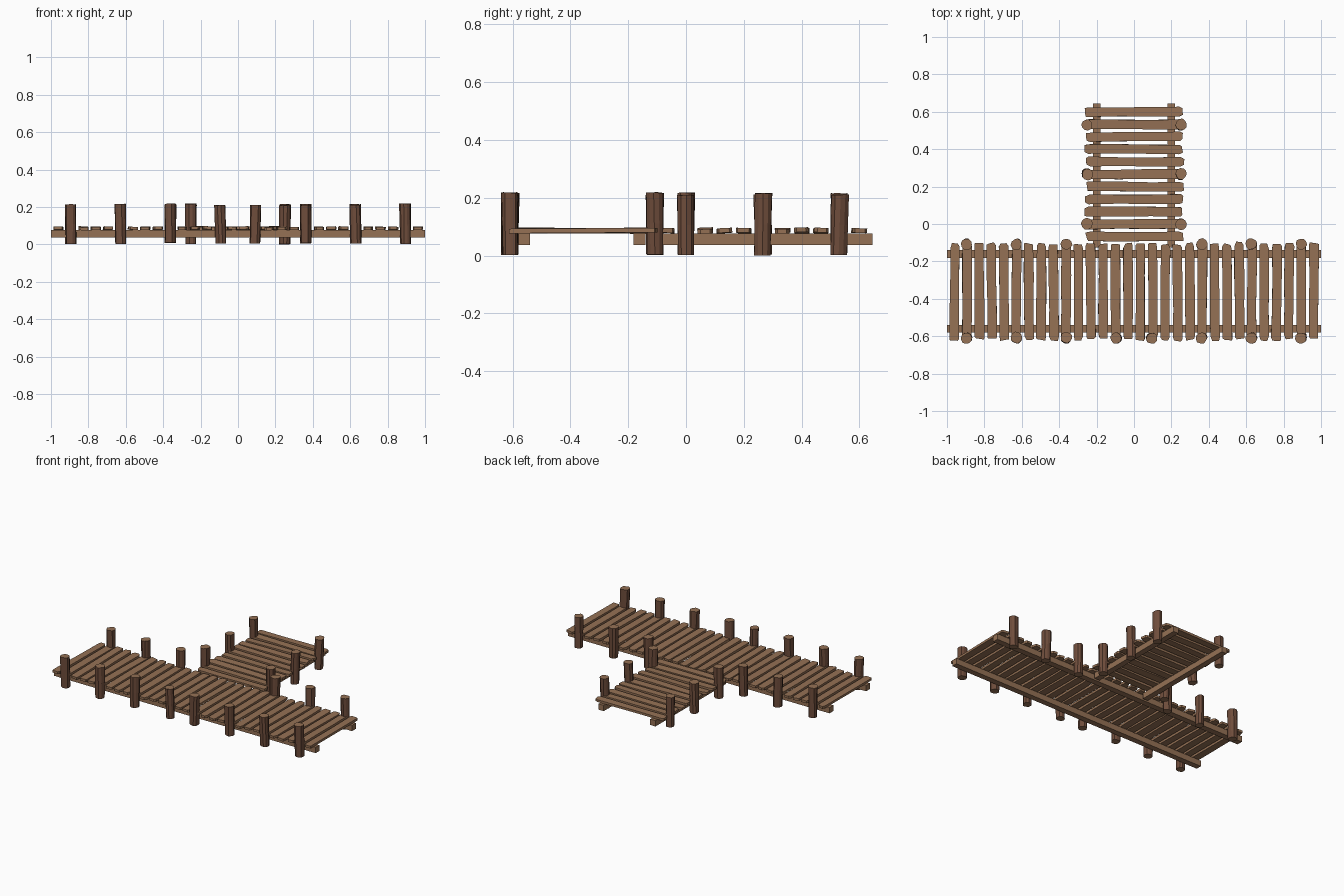
import bpy, bmesh, math, random
from mathutils import Matrix, Vector

if "Cube" in bpy.data.objects:
    bpy.data.objects.remove(bpy.data.objects["Cube"])

random.seed(7)
R = random.uniform


def material(name, rgb):
    m = bpy.data.materials.new(name)
    m.diffuse_color = (*rgb, 1)
    m.use_nodes = True
    m.node_tree.nodes["Principled BSDF"].inputs["Base Color"].default_value = m.diffuse_color
    return m


WOOD = material("wood", (0.30, 0.165, 0.09))
BARK = material("bark", (0.16, 0.075, 0.045))


def finish(name, bm, mats):
    bmesh.ops.recalc_face_normals(bm, faces=bm.faces)
    me = bpy.data.meshes.new(name)
    bm.to_mesh(me)
    bm.free()
    for m in mats:
        me.materials.append(m)
    ob = bpy.data.objects.new(name, me)
    bpy.context.collection.objects.link(ob)
    return ob


def beam(name, x0, x1, y0, y1):
    bm = bmesh.new()
    bmesh.ops.create_cube(bm, size=1)
    z0, z1 = 0.037, 0.077
    for v in bm.verts:
        v.co = Vector(((x0 + x1) / 2 + v.co.x * (x1 - x0),
                       (y0 + y1) / 2 + v.co.y * (y1 - y0),
                       (z0 + z1) / 2 + v.co.z * (z1 - z0)))
    finish(name, bm, [WOOD])


def plank(name, cx, cy, length, width, across):
    # rough board: uneven edges and worn, chipped corners
    bm = bmesh.new()
    L, w = length / 2, width / 2
    half = [(-L + R(0, .01), -w * R(.5, .9)), (-L + R(.008, .03), -w * R(.9, 1.05)),
            (-L * .3, -w * R(.88, 1.05)), (L * .35, -w * R(.88, 1.05)),
            (L - R(.008, .03), -w * R(.9, 1.05)), (L - R(0, .01), -w * R(.5, .9))]
    other = [(L - R(0, .01), w * R(.5, .9)), (L - R(.008, .03), w * R(.9, 1.05)),
             (L * .3, w * R(.88, 1.05)), (-L * .35, w * R(.88, 1.05)),
             (-L + R(.008, .03), w * R(.9, 1.05)), (-L + R(0, .01), w * R(.5, .9))]
    face = bm.faces.new([bm.verts.new((x, y, -0.008)) for x, y in half + other])
    ext = bmesh.ops.extrude_face_region(bm, geom=[face])
    bmesh.ops.translate(bm, vec=(0, 0, 0.016),
                        verts=[g for g in ext["geom"] if isinstance(g, bmesh.types.BMVert)])
    turn = R(-.012, .012) + (0 if across else math.pi / 2)
    mat = (Matrix.Translation((cx, cy, 0.086)) @ Matrix.Rotation(turn, 4, 'Z')
           @ Matrix.Rotation(R(-.012, .012), 4, 'Y') @ Matrix.Rotation(R(-.05, .05), 4, 'X'))
    bm.transform(mat)
    finish(name, bm, [WOOD])


def post(name, x, y):
    # ten-sided log, uneven and slightly twisted and leaning
    bm = bmesh.new()
    n = 10
    z0, z1 = R(0, .01), R(.208, .218)
    twist, rough = R(-.2, .2), [R(.9, 1.06) for _ in range(n)]
    lean = (R(-.003, .003), R(-.003, .003))
    rings = []
    for k, (t, rad) in enumerate(((0, .029), (.5, .03), (1, .031))):
        ring = []
        for i in range(n):
            a = 2 * math.pi * i / n + twist * t
            r = rad * rough[i]
            s = 2 * t - 1
            ring.append(bm.verts.new((x + lean[0] * s + r * math.cos(a),
                                      y + lean[1] * s + r * math.sin(a),
                                      z0 + (z1 - z0) * t + (R(-.002, .002) if k == 2 else 0))))
        rings.append(ring)
    for a, b in zip(rings, rings[1:]):
        for i in range(n):
            j = (i + 1) % n
            bm.faces.new((a[i], a[j], b[j], b[i])).material_index = 1
    bm.faces.new(rings[0])
    bm.faces.new(rings[-1])
    finish(name, bm, [WOOD, BARK])


# support beams
beam("front_beam", -1, 1, -0.58, -0.54)
beam("back_beam", -1, 1, -0.182, -0.14)
for side, s in (("left", -1), ("right", 1)):
    beam(f"pier_beam_{side}", s * .198 - .02, s * .198 + .02, -0.125, 0.645)

# main deck boards
for i in range(30):
    plank(f"deck_plank_{i + 1}", -0.959 + i * 0.0662, -0.361 + R(-.006, .006),
          0.525, 0.052, False)

# pier boards
for i in range(11):
    plank(f"pier_plank_{i + 1}", 0.003 + R(-.004, .004), -0.067 + i * 0.0667,
          0.53, 0.052, True)

# log posts, mirrored left and right
for side, s in (("left", -1), ("right", 1)):
    for x in (0.094, 0.362, 0.628, 0.895):
        post(f"front_post_{side}", s * x, -0.609)
    for x in (0.362, 0.628, 0.895):
        post(f"back_post_{side}", s * x, -0.108)
    for y in (0.0, 0.267, 0.53):
        post(f"pier_post_{side}", s * 0.251, y)
